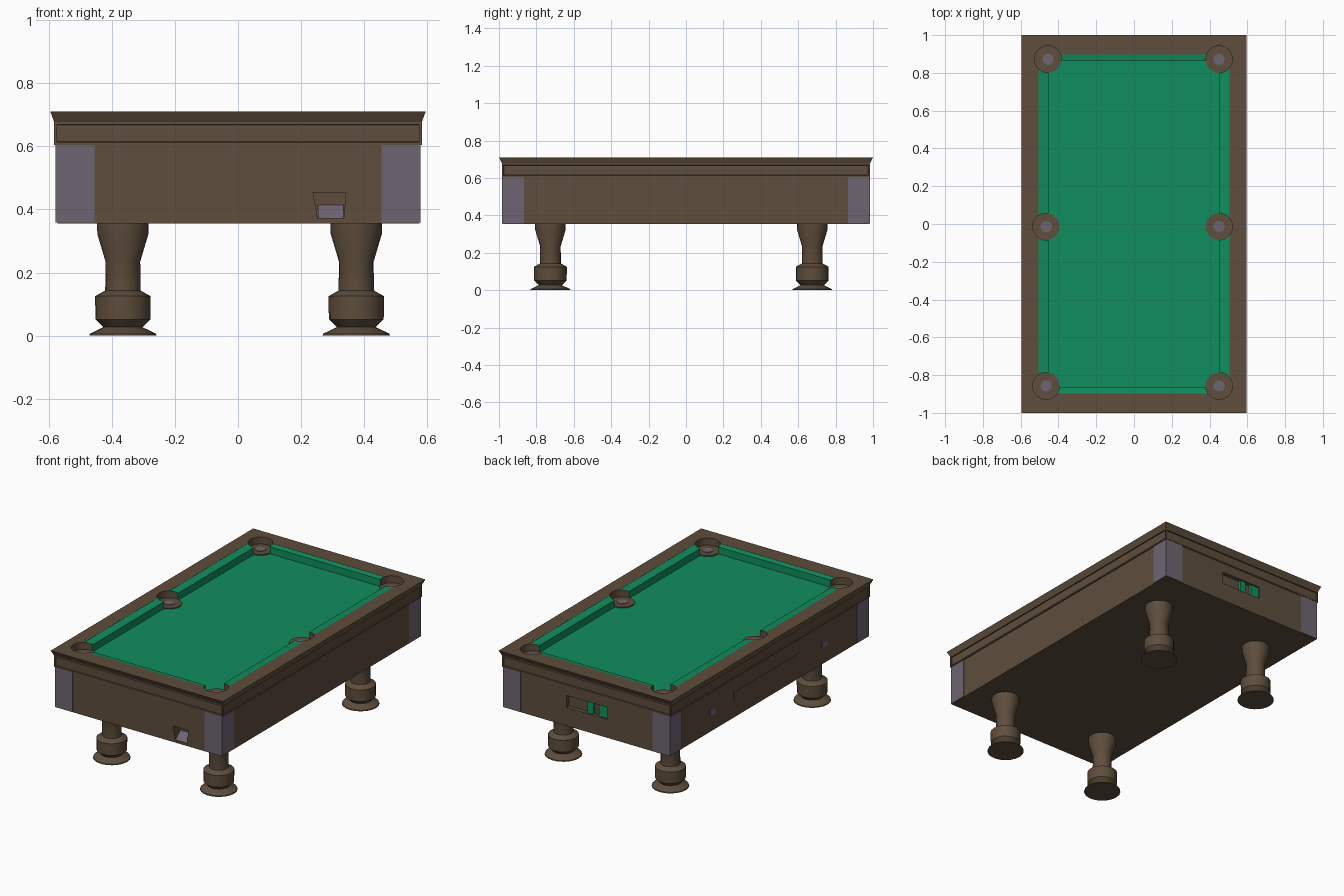
import bpy, bmesh, math

if "Cube" in bpy.data.objects:
    bpy.data.objects.remove(bpy.data.objects["Cube"])


def material(name, rgb):
    m = bpy.data.materials.new(name)
    m.diffuse_color = (*rgb, 1)
    m.use_nodes = True
    m.node_tree.nodes["Principled BSDF"].inputs["Base Color"].default_value = m.diffuse_color
    return m


WOOD = material("brown wood", (0.112, 0.075, 0.046))
FELT = material("green felt", (0.005, 0.27, 0.112))
METAL = material("grey purple metal", (0.155, 0.130, 0.170))


def finish(bm, name, *mats):
    bmesh.ops.recalc_face_normals(bm, faces=bm.faces[:])
    mesh = bpy.data.meshes.new(name)
    bm.to_mesh(mesh)
    bm.free()
    for m in mats:
        mesh.materials.append(m)
    ob = bpy.data.objects.new(name, mesh)
    bpy.context.collection.objects.link(ob)
    return ob


def prism(name, pts, to3d, a, b, *mats):
    """Extrude a 2D outline between depths a and b."""
    bm = bmesh.new()
    lo = [bm.verts.new(to3d(p, q, a)) for p, q in pts]
    hi = [bm.verts.new(to3d(p, q, b)) for p, q in pts]
    bm.faces.new(lo)
    bm.faces.new(hi)
    n = len(pts)
    for i in range(n):
        j = (i + 1) % n
        bm.faces.new((lo[i], lo[j], hi[j], hi[i]))
    return finish(bm, name, *mats)


def box(name, x, y, z, *mats):
    pts = [(x[0], y[0]), (x[1], y[0]), (x[1], y[1]), (x[0], y[1])]
    return prism(name, pts, lambda p, q, d: (p, q, d), z[0], z[1], *mats)


def frame(name, profile, inset, *mats):
    """Closed rectangular ring; profile holds (half x, half y, z)."""
    bm = bmesh.new()
    loops = [[bm.verts.new((sx * hx, sy * hy, z)) for sx, sy in
              ((-1, -1), (1, -1), (1, 1), (-1, 1))] for hx, hy, z in profile]
    outer = []
    for k in range(len(loops)):
        a, b = loops[k], loops[(k + 1) % len(loops)]
        for i in range(4):
            j = (i + 1) % 4
            f = bm.faces.new((a[i], a[j], b[j], b[i]))
            if k == 0:
                outer.append(f)
    bmesh.ops.recalc_face_normals(bm, faces=bm.faces[:])
    if inset:
        bmesh.ops.inset_individual(bm, faces=outer, thickness=inset)
        bmesh.ops.inset_individual(bm, faces=outer, thickness=0.002, depth=-0.007)
    return finish(bm, name, *mats)


def cut(ob, cutter):
    mod = ob.modifiers.new("cut", 'BOOLEAN')
    mod.operation = 'DIFFERENCE'
    mod.solver = 'EXACT'
    mod.material_mode = 'TRANSFER'
    mod.object = cutter
    bpy.context.view_layer.objects.active = ob
    bpy.ops.object.modifier_apply(modifier=mod.name)


def circle(cx, cy, r, n=28):
    return [(cx + r * math.cos(2 * math.pi * i / n),
             cy + r * math.sin(2 * math.pi * i / n)) for i in range(n)]


def flat(p, q, d):
    return (p, q, d)


def upright(p, q, d):
    return (p, d, q)


# Rail, cushions and playing bed
rail = frame("rail", [(0.583, 0.984, 0.605), (0.583, 0.984, 0.678), (0.595, 1.0, 0.71),
                      (0.505, 0.897, 0.71), (0.505, 0.897, 0.605)], 0.012, WOOD)
cushion = frame("cushion", [(0.453, 0.864, 0.650), (0.453, 0.864, 0.704),
                            (0.505, 0.897, 0.709), (0.505, 0.897, 0.650)], 0, FELT, WOOD)
box("playing_bed", (-0.504, 0.504), (-0.896, 0.896), (0.60, 0.66), FELT)

# Pockets: round cut-outs with a wooden floor and a metal centre
for sx in (-1, 1):
    for py in (-0.857, -0.014, 0.872):
        px = 0.45 if sx > 0 else (-0.455 if py > 0.5 else -0.465)
        cutter = prism("pocket_cutter", circle(px, py, 0.071), flat, 0.664, 0.8, WOOD)
        cut(rail, cutter)
        cut(cushion, cutter)
        bpy.data.objects.remove(cutter)
        prism("pocket_floor", circle(px, py, 0.0705), flat, 0.655, 0.666, WOOD)
        prism("pocket_centre", circle(px, py, 0.03, 12), flat, 0.66, 0.669, METAL)

# Cabinet body with a ball-return opening in front and a tray opening at the back
body = box("cabinet", (-0.573, 0.575), (-0.98, 0.98), (0.355, 0.606), WOOD)
for pts, a, b in (
        ([(0.253, 0.371), (0.335, 0.371), (0.342, 0.454), (0.238, 0.454)], -1.1, -0.93),
        ([(-0.14, 0.47), (0.14, 0.47), (0.14, 0.545), (-0.14, 0.545)], 0.955, 1.1)):
    cutter = prism("opening_cutter", pts, upright, a, b, WOOD)
    cut(body, cutter)
    bpy.data.objects.remove(cutter)

# Sloping return chute, green tray parts
prism("return_chute", [(-0.978, 0.372), (-0.93, 0.372), (-0.93, 0.414)],
      lambda p, q, d: (d, p, q), 0.254, 0.335, METAL)
for x in ((-0.04, 0.0), (-0.139, -0.08)):
    box("back_tray_felt", x, (0.95, 0.972), (0.471, 0.544), FELT)

# Left side panel and two coin plates
box("side_panel", (-0.577, -0.57), (-0.30, 0.35), (0.46, 0.513), WOOD)
for y in (-0.55, 0.56):
    box("coin_plate", (-0.577, -0.57), (y - 0.025, y + 0.025), (0.455, 0.492), METAL)

# Metal corner guards
for sx in (-1, 1):
    for sy in (-1, 1):
        box("corner_guard", sorted((sx * 0.455, sx * 0.578)),
            sorted((sy * 0.865, sy * 0.983)), (0.358, 0.6055), METAL)

# Turned legs
profile = [(0.107, 0.0), (0.105, 0.006), (0.062, 0.027), (0.087, 0.052), (0.088, 0.125),
           (0.056, 0.143), (0.055, 0.235), (0.081, 0.322), (0.082, 0.36)]
for lx in (-0.365, 0.375):
    for ly in (-0.725, 0.675):
        bm = bmesh.new()
        rings = [[bm.verts.new((x, y, z)) for x, y in circle(lx, ly, r, 20)]
                 for r, z in profile]
        for a, b in zip(rings, rings[1:]):
            for i in range(20):
                j = (i + 1) % 20
                bm.faces.new((a[i], a[j], b[j], b[i]))
        bm.faces.new(rings[0])
        bm.faces.new(rings[-1])
        leg = finish(bm, "leg", WOOD)
        bpy.ops.object.select_all(action='DESELECT')
        leg.select_set(True)
        bpy.context.view_layer.objects.active = leg
        bpy.ops.object.shade_smooth_by_angle(angle=math.radians(35))
